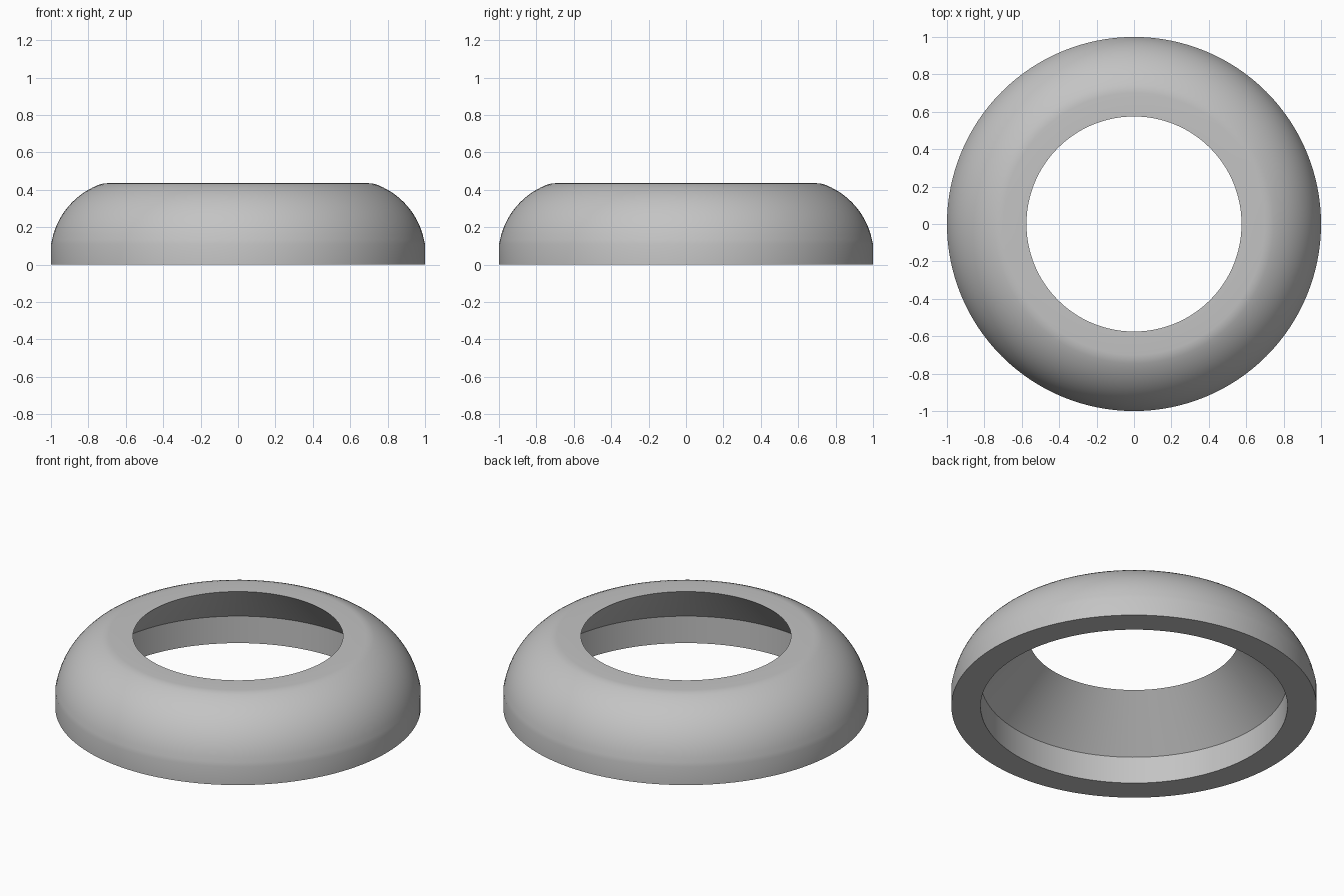
import bpy
import bmesh
from math import cos, sin, radians, pi

cube = bpy.data.objects.get("Cube")
if cube:
    bpy.data.objects.remove(cube, do_unlink=True)

SEGMENTS = 128

# Plain grey material
grey = bpy.data.materials.new("plain_grey")
grey.use_nodes = True
colour = (0.55, 0.55, 0.55, 1.0)
grey.diffuse_color = colour
grey.node_tree.nodes["Principled BSDF"].inputs["Base Color"].default_value = colour

# Cross-section: straight skirt, domed shoulder, soft lip, flat rim, conical bore
shoulder = [(0.6 + 0.403 * cos(radians(a)), 0.05 + 0.403 * sin(radians(a)))
            for a in range(12, 66, 4)]
lip = [(0.746, 0.426), (0.722, 0.433), (0.70, 0.435)]
profile = [(0.84, 0), (1, 0), (1, 0.11)] + shoulder + lip + [(0.575, 0.435), (0.84, 0.163)]

# Revolve the closed section into a ring
bm = bmesh.new()
verts = [bm.verts.new((r, 0, z)) for r, z in profile]
edges = [bm.edges.new((v, verts[(i + 1) % len(verts)])) for i, v in enumerate(verts)]
bmesh.ops.spin(bm, geom=verts + edges, axis=(0, 0, 1), cent=(0, 0, 0),
               angle=2 * pi, steps=SEGMENTS, use_merge=True)
bmesh.ops.remove_doubles(bm, verts=bm.verts, dist=0.0001)
bmesh.ops.recalc_face_normals(bm, faces=bm.faces)

mesh = bpy.data.meshes.new("domed_ring")
bm.to_mesh(mesh)
bm.free()
mesh.materials.append(grey)
ring = bpy.data.objects.new("domed_ring", mesh)
bpy.context.collection.objects.link(ring)

# Smooth surfaces with crisp rim edges
bpy.ops.object.select_all(action='DESELECT')
ring.select_set(True)
bpy.context.view_layer.objects.active = ring
bpy.ops.object.shade_smooth_by_angle(angle=radians(30))
